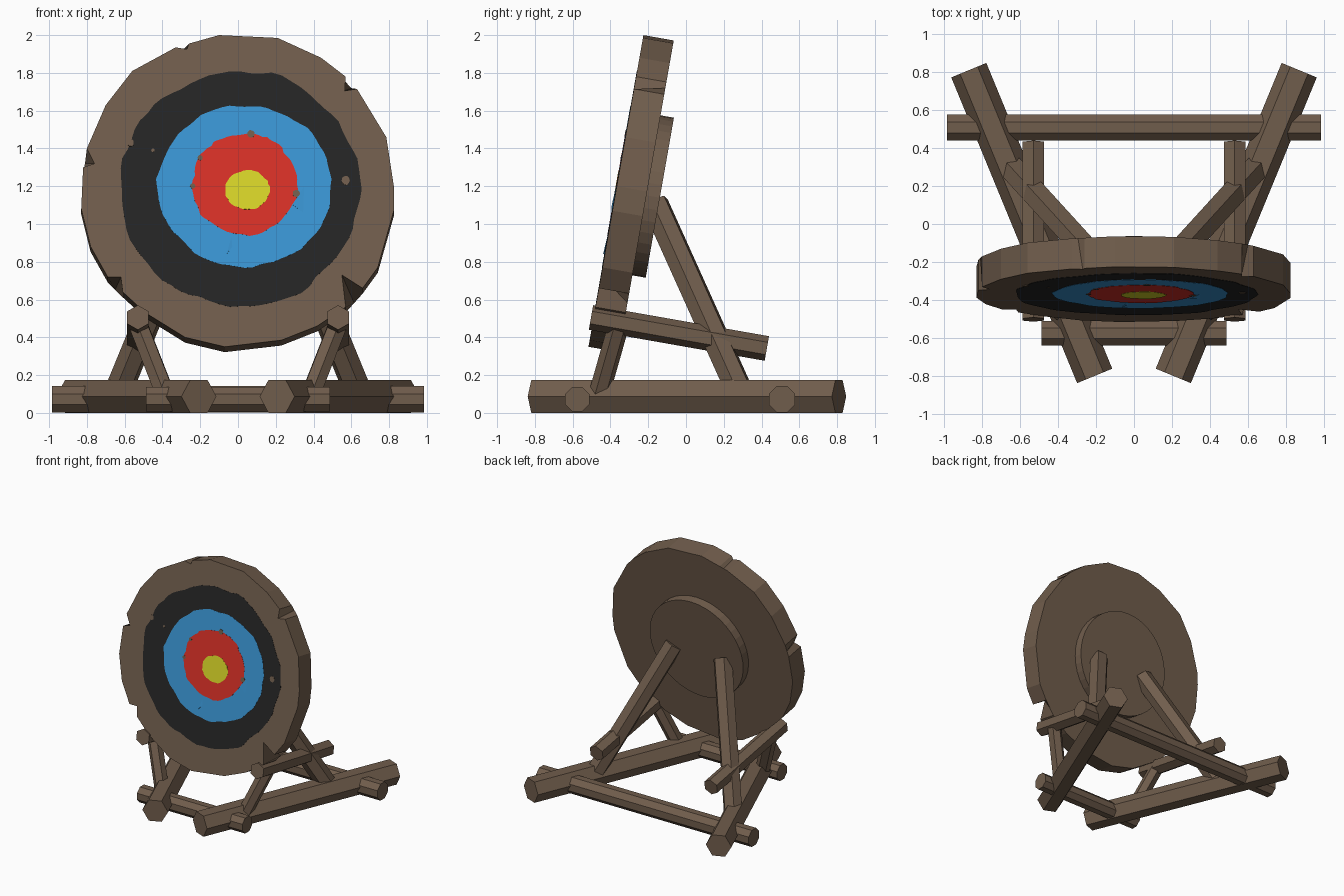
import bpy, bmesh, math, random
from mathutils import Vector, Matrix

if "Cube" in bpy.data.objects:
    bpy.data.objects.remove(bpy.data.objects["Cube"])

random.seed(4)
TILT = math.radians(10)
FACE = Matrix.Translation((0, -0.37, 1.18)) @ Matrix.Rotation(-TILT, 4, 'X')


def material(name, rgb):
    m = bpy.data.materials.new(name)
    m.diffuse_color = (*rgb, 1)
    m.use_nodes = True
    m.node_tree.nodes["Principled BSDF"].inputs["Base Color"].default_value = m.diffuse_color
    return m


WOOD = material("brown wood", (0.162, 0.109, 0.072))
BLACK = material("black paint", (0.018, 0.018, 0.018))
BLUE = material("blue paint", (0.042, 0.30, 0.65))
RED = material("red paint", (0.68, 0.030, 0.020))
YELLOW = material("yellow paint", (0.68, 0.66, 0.021))


def loft(name, ring_a, ring_b, mat, matrix=None):
    """Closed solid between two matching rings of points."""
    bm = bmesh.new()
    a = [bm.verts.new(p) for p in ring_a]
    b = [bm.verts.new(p) for p in ring_b]
    bm.faces.new(a)
    bm.faces.new(b[::-1])
    for i in range(len(a)):
        j = (i + 1) % len(a)
        bm.faces.new((a[j], a[i], b[i], b[j]))
    bmesh.ops.recalc_face_normals(bm, faces=bm.faces)
    me = bpy.data.meshes.new(name)
    bm.to_mesh(me)
    bm.free()
    me.materials.append(mat)
    ob = bpy.data.objects.new(name, me)
    if matrix:
        ob.matrix_world = matrix
    bpy.context.collection.objects.link(ob)
    return ob


def beam(name, p, q, r, sides=6, phase=0.0):
    """Straight log with a polygon section; phase 0 puts a corner sideways."""
    p, q = Vector(p), Vector(q)
    d = (q - p).normalized()
    side = d.cross(Vector((0, 0, 1))).normalized()
    up = side.cross(d)
    ring = []
    for i in range(sides):
        t = math.radians(phase) + math.tau * i / sides
        ring.append(r * (math.cos(t) * side + math.sin(t) * up))
    loft(name, [p + v for v in ring], [q + v for v in ring], WOOD)


def on_face(x, z, depth):
    """Front-view position to the tilted disc's own space."""
    return (x, depth, (z - 1.18) / math.cos(TILT))


# Hewn disc: outline clockwise from the top; third value 1 marks a notch tip
outline = [(-0.10, 2.0, 0), (0.21, 1.985, 0), (0.44, 1.88, 0), (0.57, 1.78, 0),
           (0.565, 1.705, 1), (0.63, 1.715, 0), (0.785, 1.46, 0), (0.825, 1.2, 0),
           (0.825, 1.07, 0), (0.74, 0.77, 0), (0.66, 0.66, 0), (0.55, 0.73, 1),
           (0.57, 0.56, 0), (0.42, 0.46, 0), (0.23, 0.385, 0), (-0.07, 0.35, 0),
           (-0.28, 0.40, 0), (-0.49, 0.53, 0), (-0.61, 0.64, 0), (-0.62, 0.72, 1),
           (-0.69, 0.72, 0), (-0.78, 0.88, 0), (-0.83, 1.08, 0), (-0.82, 1.30, 0),
           (-0.76, 1.32, 1), (-0.80, 1.40, 0), (-0.70, 1.63, 0), (-0.56, 1.81, 0),
           (-0.33, 1.935, 0), (-0.27, 1.925, 1), (-0.26, 1.955, 0)]
front = [on_face(x, z, 0) for x, z, n in outline]
back = []
for i, (x, z, n) in enumerate(outline):
    if n:  # notches fade out towards the back
        a, b = outline[i - 1], outline[(i + 1) % len(outline)]
        x, z = (a[0] + b[0]) / 2, (a[1] + b[1]) / 2
    back.append(on_face(x, z, 0.163))
loft("target_disc", front, back, WOOD, FACE)

# Round backing plate
ring = [(0.43 * math.cos(math.tau * i / 40), 0.43 * math.sin(math.tau * i / 40)) for i in range(40)]
loft("backing_plate", [(x, 0.15, z) for x, z in ring], [(x, 0.235, z) for x, z in ring], WOOD, FACE)


def paint(name, cx, cz, rx, rz, rough, depth, mat, n=72):
    """Thin ragged plate of paint on the disc front."""
    ph = [random.uniform(0, math.tau) for _ in range(3)]
    pts = []
    for i in range(n):
        t = math.tau * i / n
        k = 1 + rough * (0.6 * math.sin(5 * t + ph[0]) + 0.5 * math.sin(11 * t + ph[1])
                         + 0.4 * math.sin(19 * t + ph[2]) + random.uniform(-0.4, 0.4))
        pts.append((cx + rx * k * math.cos(t), cz + rz * k * math.sin(t)))
    loft(name, [on_face(x, z, -depth) for x, z in pts],
         [on_face(x, z, 0.001) for x, z in pts], mat, FACE)


# Painted rings
paint("black_ring", 0.01, 1.185, 0.635, 0.622, 0.018, 0.0015, BLACK)
paint("blue_ring", 0.035, 1.20, 0.46, 0.428, 0.014, 0.003, BLUE)
paint("red_ring", 0.035, 1.21, 0.278, 0.268, 0.025, 0.0045, RED)
paint("yellow_bullseye", 0.05, 1.18, 0.118, 0.104, 0.03, 0.006, YELLOW, 40)

# Chipped paint spots showing bare wood
for x, z, r in [(0.57, 1.23, 0.022), (-0.57, 1.43, 0.018), (-0.45, 1.39, 0.009)]:
    paint("paint_chip", x, z, r, r * 1.1, 0.1, 0.003, WOOD, 10)
for x, z, r in [(0.07, 1.475, 0.02), (-0.24, 1.2, 0.014), (-0.20, 1.35, 0.014), (0.31, 1.16, 0.02)]:
    paint("paint_chip", x, z, r, r, 0.1, 0.006, WOOD, 10)

# Splinter marks on the blue ring
for tri in [((0.29, 1.10), (0.35, 1.20), (0.345, 1.06)), ((-0.06, 0.84), (-0.035, 0.93), (-0.03, 0.88))]:
    loft("splinter_mark", [on_face(x, z, -d) for (x, z), d in zip(tri, (0.009, 0.003, 0.003))],
         [on_face(x, z, 0) for x, z in tri], BLUE, FACE)

# Cross beams on the ground
beam("back_cross_beam", (-0.985, 0.508, 0.072), (0.985, 0.508, 0.072), 0.075, 8, 22.5)
beam("front_cross_beam", (-0.488, -0.575, 0.072), (0.488, -0.575, 0.072), 0.07, 8, 22.5)

# Mirrored frame timbers
for s, tag in ((-1, "left"), (1, "right")):
    beam(tag + "_ground_rail", (s * 0.207, -0.80, 0.087), (s * 0.87, 0.81, 0.087), 0.1)
    beam(tag + "_back_strut", (s * 0.64, 0.29, 0.10), (s * 0.225, -0.165, 1.11), 0.076, 6, 30)
    beam(tag + "_side_arm", (s * 0.53, -0.503, 0.505), (s * 0.53, 0.428, 0.341), 0.066, 6, 30)
    beam(tag + "_front_leg", (s * 0.385, -0.46, 0.10), (s * 0.53, -0.355, 0.47), 0.056, 6, 30)
